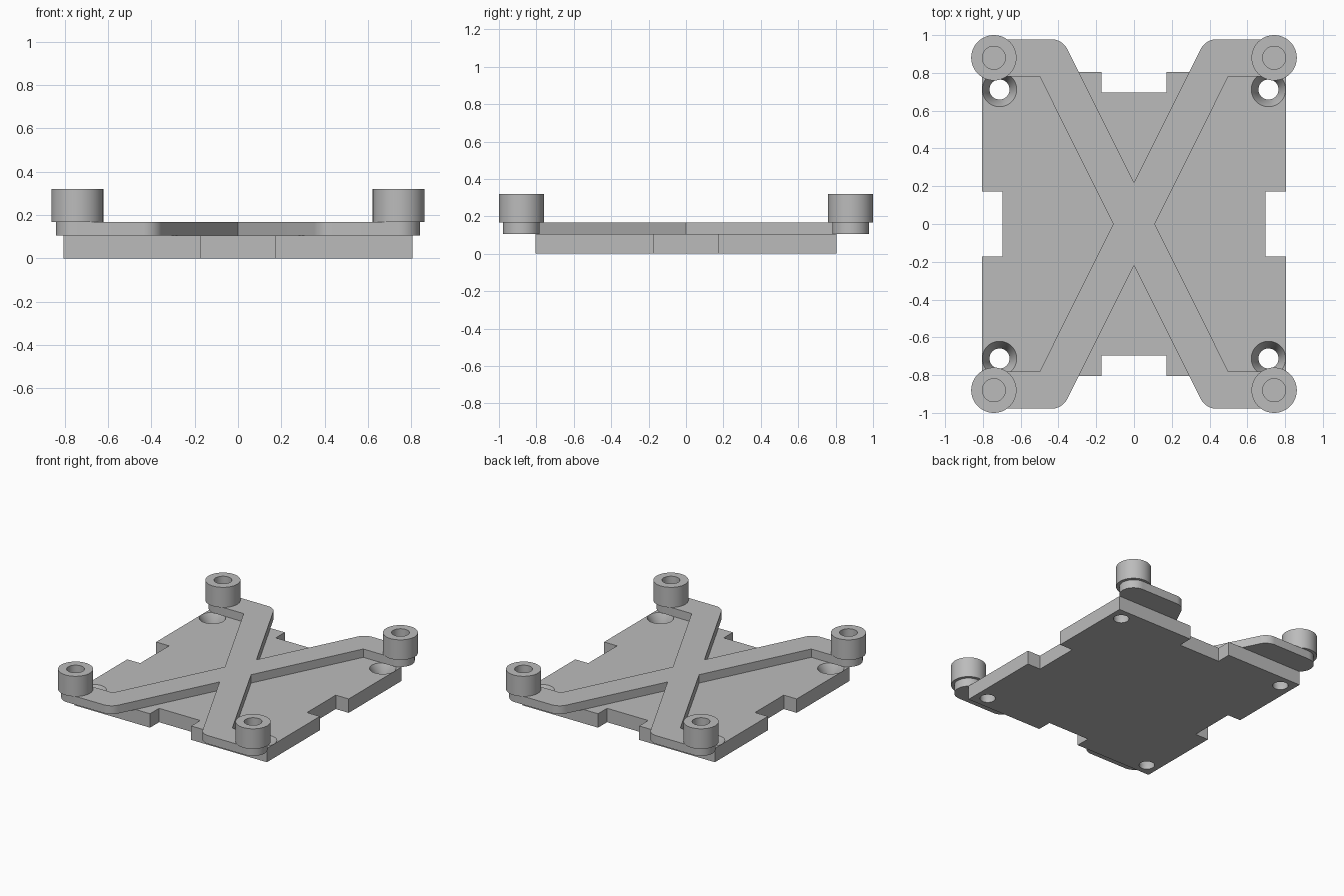
import bpy, bmesh
from math import sin, cos, tan, pi, radians, atan2

cube = bpy.data.objects.get("Cube")
if cube:
    bpy.data.objects.remove(cube, do_unlink=True)

PLATE_TOP, BRACE_TOP, POST_TOP = 0.105, 0.168, 0.32
POST_X, POST_Y = 0.742, 0.88
HOLE = 0.712
CORNERS = [(1, 1), (-1, 1), (-1, -1), (1, -1)]

grey = bpy.data.materials.new("light grey")
grey.use_nodes = True
grey.diffuse_color = (0.5, 0.5, 0.5, 1)
grey.node_tree.nodes["Principled BSDF"].inputs["Base Color"].default_value = (0.5, 0.5, 0.5, 1)


def finish(name, bm):
    bmesh.ops.recalc_face_normals(bm, faces=bm.faces)
    mesh = bpy.data.meshes.new(name)
    bm.to_mesh(mesh)
    bm.free()
    mesh.materials.append(grey)
    obj = bpy.data.objects.new(name, mesh)
    bpy.context.collection.objects.link(obj)
    return obj


def slab(name, outline, z0, z1):
    """Extrude a flat outline from z0 to z1."""
    bm = bmesh.new()
    face = bm.faces.new([bm.verts.new((x, y, z0)) for x, y in outline])
    top = bmesh.ops.extrude_face_region(bm, geom=[face])["geom"]
    bmesh.ops.translate(bm, vec=(0, 0, z1 - z0),
                        verts=[v for v in top if isinstance(v, bmesh.types.BMVert)])
    return finish(name, bm)


def lathe(name, profile, centre, steps=48, closed=True):
    """Turn a radius/height profile about a vertical axis."""
    bm = bmesh.new()
    cx, cy = centre
    rings = [[bm.verts.new((cx + r * cos(2 * pi * i / steps), cy + r * sin(2 * pi * i / steps), z))
              for i in range(steps)] for r, z in profile]
    pairs = list(zip(rings, rings[1:]))
    if closed:
        pairs.append((rings[-1], rings[0]))
    else:
        bm.faces.new(rings[0])
        bm.faces.new(rings[-1])
    for a, b in pairs:
        for i in range(steps):
            j = (i + 1) % steps
            bm.faces.new((a[i], a[j], b[j], b[i]))
    return finish(name, bm)


def arc(cx, cy, r, a0, a1, steps):
    return [(cx + r * cos(a0 + (a1 - a0) * i / steps), cy + r * sin(a0 + (a1 - a0) * i / steps))
            for i in range(steps + 1)]


def four_way(quarter):
    """Mirror a first-quadrant outline into all four quadrants."""
    loop = []
    for sx, sy in CORNERS:
        part = [(x * sx, y * sy) for x, y in quarter]
        for p in part if sx * sy > 0 else reversed(part):
            if not any(abs(p[0] - q[0]) + abs(p[1] - q[1]) < 1e-5 for q in loop):
                loop.append(p)
    return loop


def smooth(obj):
    bpy.ops.object.select_all(action="DESELECT")
    obj.select_set(True)
    bpy.context.view_layer.objects.active = obj
    bpy.ops.object.shade_smooth_by_angle(angle=radians(30))


# Base plate with a notch in the middle of each side
SIDE, IN, GAP = 0.805, 0.697, 0.172
plate = slab("base_plate", four_way([(IN, GAP), (SIDE, GAP), (SIDE, SIDE), (GAP, SIDE), (GAP, IN)]),
             0, PLATE_TOP)

# Countersunk screw holes through the plate
for sx, sy in CORNERS:
    cutter = lathe("hole_cutter", [(0.053, -0.02), (0.053, 0.03), (0.091, PLATE_TOP), (0.091, 0.13)],
                   (sx * HOLE, sy * HOLE), closed=False)
    cutter.hide_render = True
    bpy.context.view_layer.objects.active = plate
    cut = plate.modifiers.new("screw_hole", "BOOLEAN")
    cut.operation, cut.solver, cut.object = "DIFFERENCE", "EXACT", cutter
    bpy.ops.object.modifier_apply(modifier=cut.name)
    bpy.data.objects.remove(cutter, do_unlink=True)
smooth(plate)

# Cross brace: slanted arms, rounded elbow, round ends
END_R, ELBOW_R = 0.098, 0.095
edge = POST_Y + END_R
slope = atan2(2, 1)
elbow_x = (edge - 0.22) / 2 + ELBOW_R * tan(slope / 2)
quarter = [(0.11, 0), (0.5, POST_Y - END_R)]
quarter += arc(POST_X, POST_Y, END_R, -pi / 2, pi / 2, 24)
quarter += arc(elbow_x, edge - ELBOW_R, ELBOW_R, pi / 2, pi / 2 + slope, 10)
quarter += [(0, 0.22)]
smooth(slab("cross_brace", four_way(quarter), PLATE_TOP, BRACE_TOP))

# Hollow standoff posts on the brace ends
for (sx, sy), where in zip(CORNERS, ["back_left", "back_right", "front_right", "front_left"]):
    smooth(lathe("standoff_" + where,
                 [(0.12, BRACE_TOP), (0.12, POST_TOP), (0.061, POST_TOP), (0.061, BRACE_TOP)],
                 (sx * POST_X, sy * POST_Y)))
